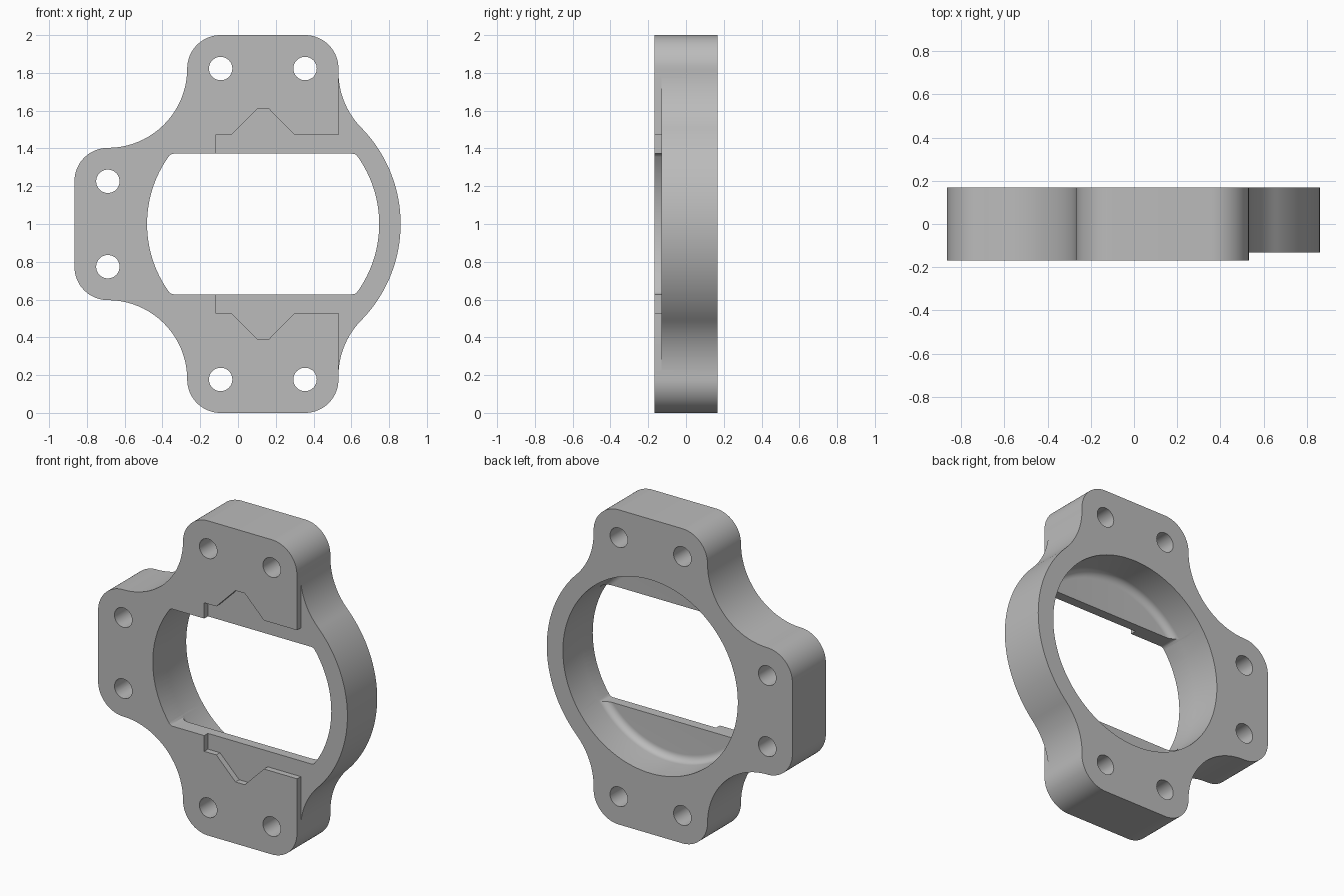
import bpy, bmesh, math

cube = bpy.data.objects.get("Cube")
if cube:
    bpy.data.objects.remove(cube, do_unlink=True)

FRONT, BACK = -0.168, 0.168
STEP_Y, WEB_Y = -0.131, -0.07
CX, CZ = 0.133, 1.0          # bore axis
BORE, RING = 0.615, 0.728
CORNER, FILLET = 0.177, 0.42
FLAT = 0.372                 # half height of the window

grey = bpy.data.materials.new("plain grey")
grey.use_nodes = True
colour = (0.5, 0.5, 0.5, 1)
grey.diffuse_color = colour
grey.node_tree.nodes["Principled BSDF"].inputs["Base Color"].default_value = colour


def arc(x, z, r, a0, a1, n=20):
    angles = [math.radians(a0 + (a1 - a0) * i / n) for i in range(n + 1)]
    return [(x + r * math.cos(a), z + r * math.sin(a)) for a in angles]


def mirrored(upper):
    """Close an upper half outline with its reflection about the bore axis."""
    lower = [(x, 2 * CZ - z) for x, z in reversed(upper) if abs(z - CZ) > 1e-5]
    return upper + lower


def loft(name, sections):
    """Solid through matching outlines, given as (y, points)."""
    bm = bmesh.new()
    rings = [[bm.verts.new((x, y, z)) for x, z in pts] for y, pts in sections]
    for a, b in zip(rings, rings[1:]):
        for i in range(len(a)):
            j = (i + 1) % len(a)
            bm.faces.new((a[i], a[j], b[j], b[i]))
    bm.faces.new(rings[0])
    bm.faces.new(rings[-1])
    bmesh.ops.recalc_face_normals(bm, faces=bm.faces)
    mesh = bpy.data.meshes.new(name)
    bm.to_mesh(mesh)
    bm.free()
    mesh.materials.append(grey)
    obj = bpy.data.objects.new(name, mesh)
    bpy.context.collection.objects.link(obj)
    return obj


def cut(target, cutter):
    mod = target.modifiers.new("cut", 'BOOLEAN')
    mod.operation, mod.solver, mod.object = 'DIFFERENCE', 'EXACT', cutter
    bpy.context.view_layer.objects.active = target
    bpy.ops.object.modifier_apply(modifier=mod.name)
    bpy.data.objects.remove(cutter, do_unlink=True)


# Frame body: ring flowing into three rounded mounting tabs
tab_right, tab_left = 0.532, -0.269
fx = tab_right + FILLET
fz = CZ + math.sqrt((RING + FILLET) ** 2 - (fx - CX) ** 2)
blend = math.degrees(math.atan2(fz - CZ, fx - CX))
tab_z = 2 - CORNER
side_z = tab_z - FILLET - CORNER
outline = (arc(CX, CZ, RING, 0, blend, 32)
           + arc(fx, fz, FILLET, 180 + blend, 180)
           + arc(tab_right - CORNER, tab_z, CORNER, 0, 90)
           + arc(tab_left + CORNER, tab_z, CORNER, 90, 180)
           + arc(tab_left - FILLET, tab_z, FILLET, 0, -90)[1:-1]
           + arc(tab_left - FILLET, side_z, CORNER, 90, 180))
frame = loft("mounting_frame", [(FRONT, mirrored(outline)), (BACK, mirrored(outline))])

# Rear bore with a rounded inner edge
round_r = 0.045
sections = []
for i in range(9):
    a = math.pi / 2 * i / 8
    y = WEB_Y + round_r * (1 - math.cos(a))
    r = BORE - round_r * (1 - math.sin(a))
    sections.append((y, arc(CX, CZ, r, 0, 360, 128)[:-1]))
sections.append((BACK + 0.1, sections[-1][1]))
cut(frame, loft("bore_cutter", sections))

# Flat-sided window through the front web
r = 0.035
wz = FLAT - r
wx = math.sqrt((BORE - r) ** 2 - wz ** 2)
turn = math.degrees(math.atan2(wz, wx))
right = arc(CX, CZ, BORE - 0.0005, 0, turn) + arc(CX + wx, CZ + wz, r, turn, 90, 8)
left = [(2 * CX - x, z) for x, z in reversed(right)]
window = mirrored(right + left)
cut(frame, loft("window_cutter", [(FRONT - 0.1, window), (0.05, window)]))

# Shallow notched recess on the front face
notch = [(1.0, 1.8), (tab_right + 0.001, 1.8), (tab_right + 0.001, 1.472), (0.3, 1.472),
         (0.165, 1.608), (0.1, 1.608), (-0.035, 1.472), (-0.12, 1.472)]
recess = mirrored(notch)
cut(frame, loft("recess_cutter", [(FRONT - 0.1, recess), (STEP_Y, recess)]))

# Bolt holes, two per tab
holes = [(x, z) for x in (tab_left + CORNER, tab_right - CORNER) for z in (tab_z, 2 - tab_z)]
holes += [(tab_left - FILLET, z) for z in (side_z, 2 - side_z)]
for x, z in holes:
    circle = arc(x, z, 0.062, 0, 360, 40)[:-1]
    cut(frame, loft("hole_cutter", [(FRONT - 0.1, circle), (BACK + 0.1, circle)]))

bpy.ops.object.select_all(action='DESELECT')
frame.select_set(True)
bpy.context.view_layer.objects.active = frame
bpy.ops.object.shade_smooth_by_angle(angle=math.radians(30))
